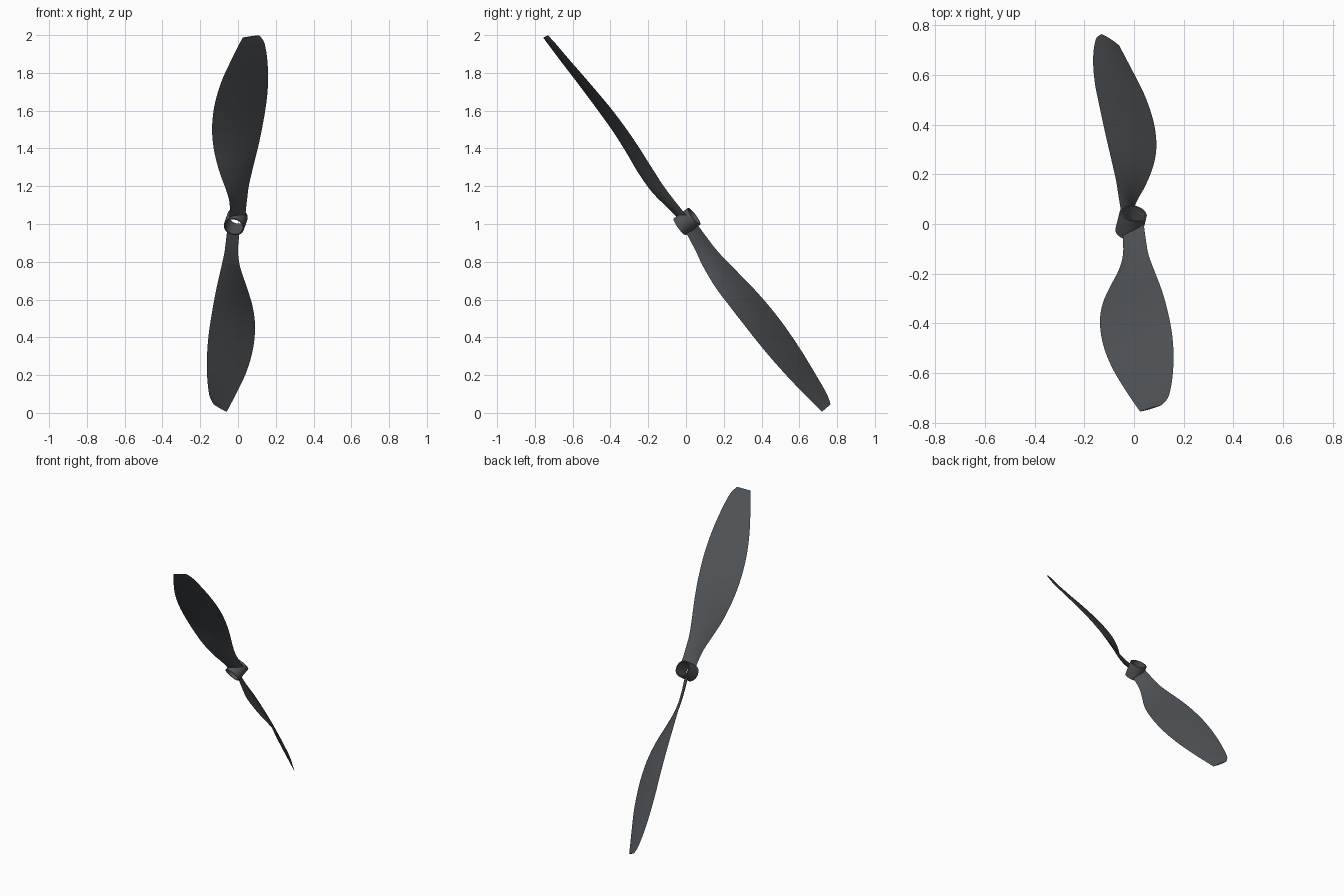
import bpy, bmesh, math
from mathutils import Vector

cube = bpy.data.objects.get("Cube")
if cube:
    bpy.data.objects.remove(cube, do_unlink=True)

# Propeller frame: hub axis, span direction, chord direction
centre = Vector((-0.012, 0.005, 1.013))
axis = Vector((0.2, 0.79, 0.58)).normalized()
span = Vector((0.062, -0.601, 0.797))
span = (span - axis * span.dot(axis)).normalized()
chord = span.cross(axis)
hub_radius = 0.055
hub_bore = 0.048
hub_half = 0.048

# Blade stations: distance, then chord and axial offset of each edge
stations = [
    (.05, .030, -.035, -.045, .026), (.15, .032, -.051, -.048, .024),
    (.24, .052, -.066, -.052, .026), (.36, .096, -.071, -.066, .038),
    (.48, .133, -.064, -.081, .051), (.60, .154, -.058, -.093, .059),
    (.72, .157, -.055, -.102, .061), (.83, .147, -.052, -.107, .057),
    (.95, .124, -.047, -.105, .049), (1.07, .089, -.041, -.095, .038),
    (1.16, .060, -.035, -.080, .030), (1.20, .047, -.032, -.068, .024),
    (1.235, .035, -.029, -.045, .016),
]

grey = bpy.data.materials.new("dark_grey_plastic")
grey.use_nodes = True
colour = (0.078, 0.085, 0.092, 1)
grey.diffuse_color = colour
shader = next(n for n in grey.node_tree.nodes if n.type == "BSDF_PRINCIPLED")
shader.inputs["Base Color"].default_value = colour


def finish(bm, name):
    bmesh.ops.recalc_face_normals(bm, faces=bm.faces)
    mesh = bpy.data.meshes.new(name)
    bm.to_mesh(mesh)
    bm.free()
    mesh.materials.append(grey)
    obj = bpy.data.objects.new(name, mesh)
    bpy.context.collection.objects.link(obj)
    bpy.ops.object.select_all(action="DESELECT")
    obj.select_set(True)
    bpy.context.view_layer.objects.active = obj
    bpy.ops.object.shade_smooth_by_angle(angle=math.radians(40))


def bridge(bm, first, second):
    count = len(first)
    for i in range(count):
        j = (i + 1) % count
        bm.faces.new((first[i], first[j], second[j], second[i]))


def smooth_rows(rows, steps=4):
    """Catmull-Rom interpolation through the stations."""
    result = []
    last = len(rows) - 1
    for i in range(last):
        quad = [rows[max(i - 1, 0)], rows[i], rows[i + 1], rows[min(i + 2, last)]]
        for k in range(steps):
            u = k / steps
            result.append([
                b + u * (c - a) / 2 + u * u * (a - 2.5 * b + 2 * c - d / 2)
                + u ** 3 * (1.5 * (b - c) + (d - a) / 2)
                for a, b, c, d in zip(*quad)])
    return result + [list(rows[-1])]


def make_blade(name, side, chord_steps=10):
    bm = bmesh.new()
    along, across = span * side, chord * side
    rings = []
    for row, (s, t1, a1, t2, a2) in enumerate(smooth_rows(stations)):
        lead = across * t1 + axis * a1
        trail = across * t2 + axis * a2
        normal = along.cross(trail - lead).normalized()
        thickness = 0.009 - 0.005 * s
        ring = []
        for k in range(2 * chord_steps):
            f = 1 - abs(k / chord_steps - 1)
            face = 1 if k < chord_steps else -1
            point = lead.lerp(trail, f) + normal * face * thickness * math.sin(math.pi * f)
            # The root follows the round hub wall
            reach = s
            if row == 0:
                reach = math.sqrt(max(0, 0.05 ** 2 - point.dot(across) ** 2))
            ring.append(bm.verts.new(centre + along * reach + point))
        rings.append(ring)
    for first, second in zip(rings, rings[1:]):
        bridge(bm, first, second)
    bm.faces.new(rings[0])
    bm.faces.new(rings[-1])
    finish(bm, name)


def make_hub(segments=48):
    bm = bmesh.new()
    profile = [(hub_radius, -hub_half), (hub_radius, hub_half),
               (hub_bore, hub_half), (hub_bore, -hub_half)]
    rings = []
    for radius, height in profile:
        ring = []
        for i in range(segments):
            angle = math.tau * i / segments
            spoke = span * math.cos(angle) + chord * math.sin(angle)
            ring.append(bm.verts.new(centre + spoke * radius + axis * height))
        rings.append(ring)
    for i in range(len(rings)):
        bridge(bm, rings[i], rings[(i + 1) % len(rings)])
    finish(bm, "hub_ring")


make_hub()
make_blade("upper_blade", 1)
# Half turn about the hub axis
make_blade("lower_blade", -1)
